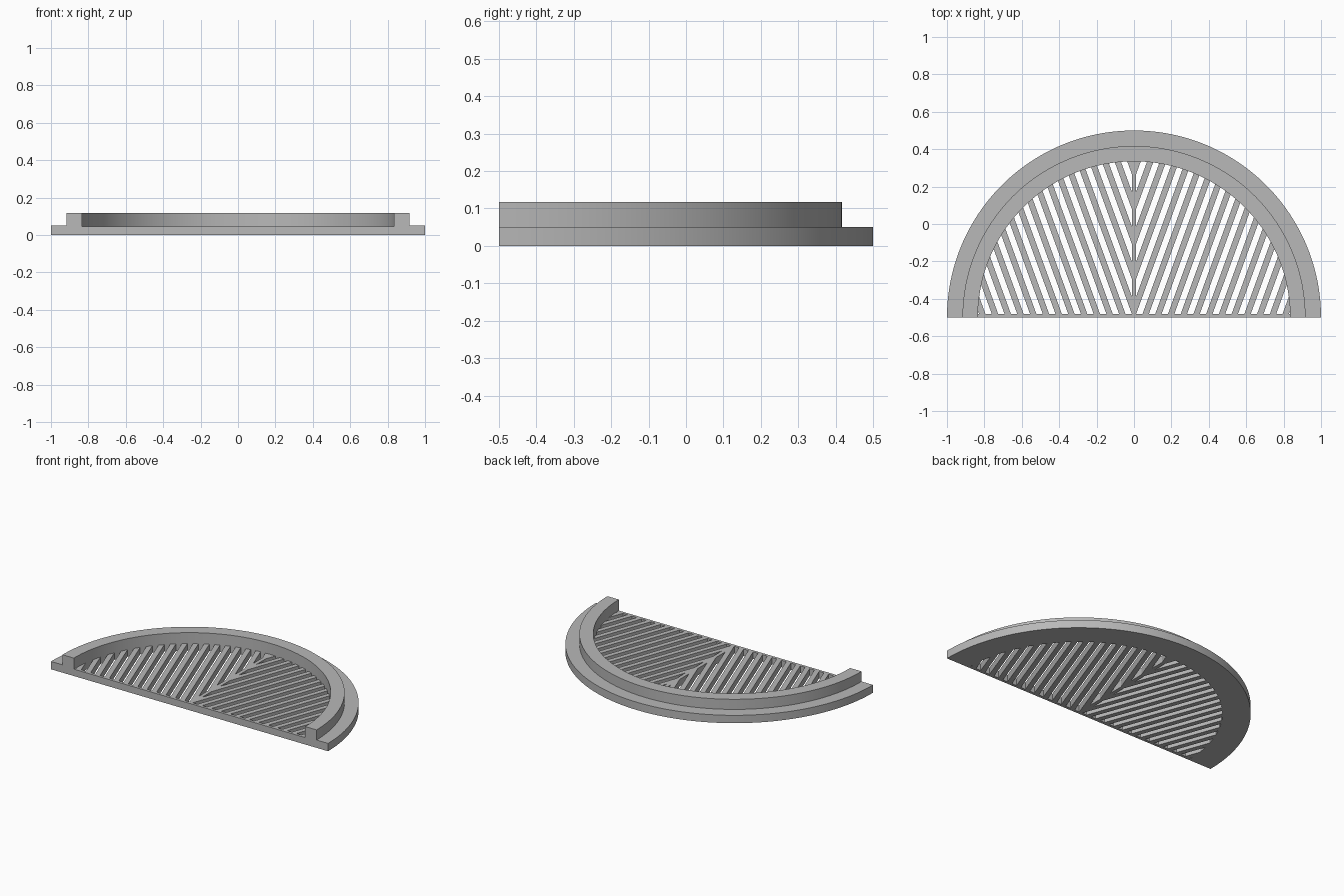
import bpy, bmesh, math
from mathutils import Vector

cube = bpy.data.objects.get("Cube")
if cube:
    bpy.data.objects.remove(cube, do_unlink=True)

FLAT_Y = -0.5          # straight edge, also the arc centre
INNER_R = 0.835
SEGMENTS = 96

grey = bpy.data.materials.new("plain grey")
grey.use_nodes = True
colour = (0.48, 0.48, 0.48, 1)
grey.diffuse_color = colour
grey.node_tree.nodes["Principled BSDF"].inputs["Base Color"].default_value = colour


def add_object(name, bm):
    mesh = bpy.data.meshes.new(name)
    bm.to_mesh(mesh)
    bm.free()
    obj = bpy.data.objects.new(name, mesh)
    bpy.context.collection.objects.link(obj)
    mesh.materials.append(grey)
    return obj


# Stepped half ring: an L-shaped section swept through half a turn
bm = bmesh.new()
section = [(INNER_R, 0), (1, 0), (1, 0.051), (0.917, 0.051),
           (0.917, 0.117), (INNER_R, 0.117)]
start = [bm.verts.new((r, FLAT_Y, z)) for r, z in section]
edges = [bm.edges.new((v, start[i - 1])) for i, v in enumerate(start)]
swept = bmesh.ops.spin(bm, geom=start + edges, cent=(0, FLAT_Y, 0), axis=(0, 0, 1),
                       angle=math.pi, steps=SEGMENTS)
last_edges = [e for e in swept["geom_last"] if isinstance(e, bmesh.types.BMEdge)]
for loop in (edges, last_edges):
    bmesh.ops.contextual_create(bm, geom=loop)
bmesh.ops.recalc_face_normals(bm, faces=bm.faces)
rim = add_object("stepped_rim", bm)
bpy.ops.object.select_all(action='DESELECT')
rim.select_set(True)
bpy.context.view_layer.objects.active = rim
bpy.ops.object.shade_smooth_by_angle(angle=math.radians(30))

# Slatted grille: a quarter disc sliced along the slot edges, slots removed
SLOPE = math.tan(math.radians(70))
PITCH, FIRST = 0.187, 0.142     # measured along y
SPINE, BAR_TOP = 0.012, -0.482

bm = bmesh.new()
quarter = SEGMENTS // 2
points = [(0, FLAT_Y)]
for i in range(quarter + 1):
    a = math.pi / 2 * i / quarter
    points.append((INNER_R * math.cos(a), FLAT_Y + INNER_R * math.sin(a)))
bm.faces.new([bm.verts.new((x, y, 0)) for x, y in points])


def slice_along(point, normal):
    bmesh.ops.bisect_plane(bm, geom=bm.verts[:] + bm.edges[:] + bm.faces[:],
                           plane_co=point, plane_no=normal, dist=1e-6)


slice_along((SPINE, 0, 0), (1, 0, 0))
slice_along((0, BAR_TOP, 0), (0, 1, 0))
for k in range(-32, 6):
    slice_along((0, FIRST + k * PITCH / 2, 0), (-SLOPE, 1, 0))


def is_slot(face):
    c = face.calc_center_median()
    phase = ((c.y - SLOPE * c.x - FIRST) / PITCH) % 1
    return c.x > SPINE and c.y > BAR_TOP and phase < 0.5


bmesh.ops.delete(bm, geom=[f for f in bm.faces if is_slot(f)], context='FACES')
grille = add_object("slatted_grille", bm)
mirror = grille.modifiers.new("other half", 'MIRROR')
mirror.merge_threshold = 0.0001
solid = grille.modifiers.new("thickness", 'SOLIDIFY')
solid.thickness = 0.045
solid.offset = 1
